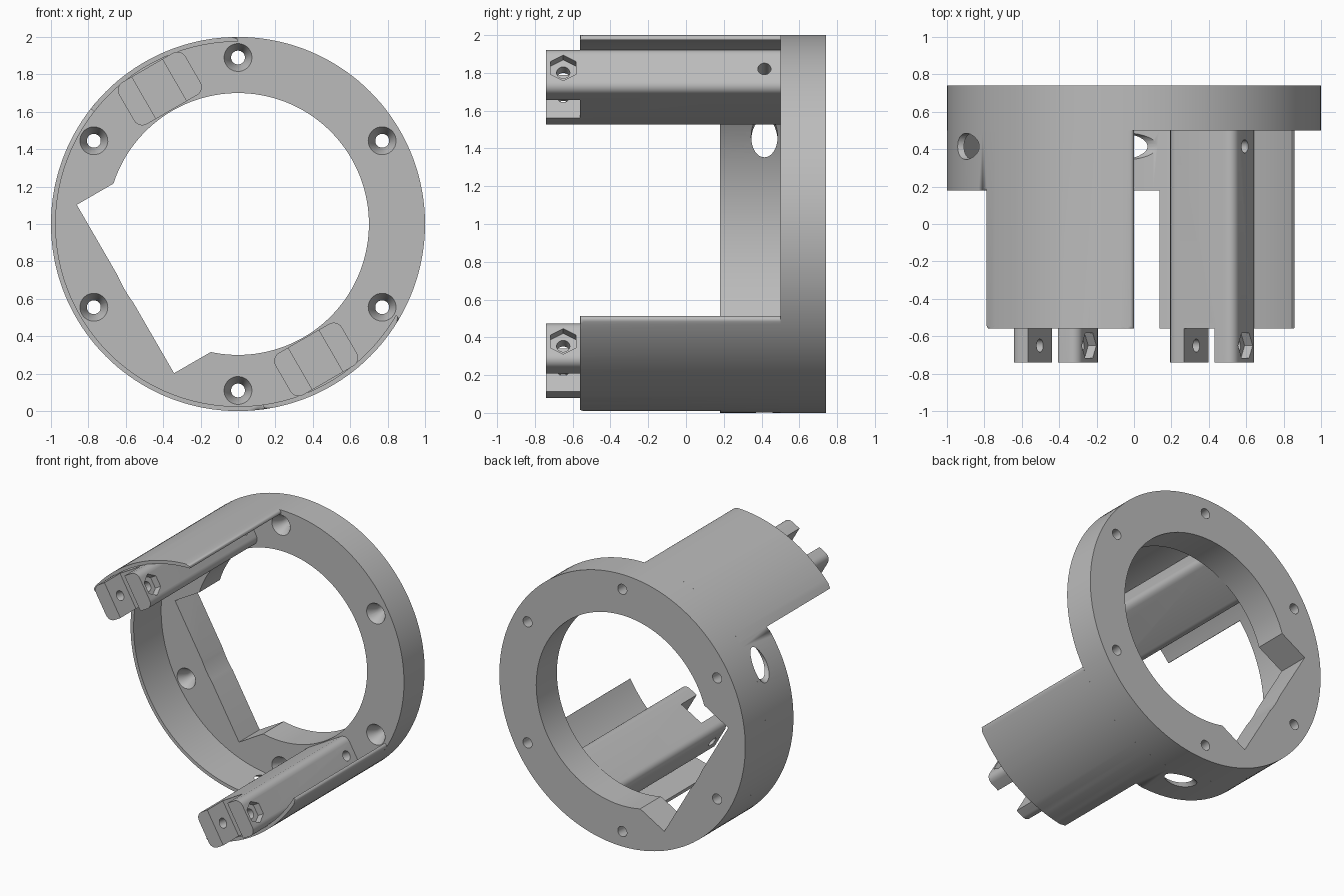
import bpy, bmesh, math
from mathutils import Vector

if "Cube" in bpy.data.objects:
    bpy.data.objects.remove(bpy.data.objects["Cube"])

# The part is symmetric about an axis tilted 30 degrees; build in (u, v, y), then tilt.
C, S = math.cos(math.radians(30)), math.sin(math.radians(30))

grey = bpy.data.materials.new("light_grey")
grey.diffuse_color = (0.5, 0.5, 0.5, 1)
grey.use_nodes = True
grey.node_tree.nodes["Principled BSDF"].inputs["Base Color"].default_value = grey.diffuse_color


def solid(name, loop_a, loop_b, bevel_rule=None, bevel=0.02, segments=4):
    """Closed solid lofted between two matching loops; optional rounded edges."""
    bm = bmesh.new()
    a = [bm.verts.new(p) for p in loop_a]
    b = [bm.verts.new(p) for p in loop_b]
    n = len(a)
    bm.faces.new(a)
    bm.faces.new(b[::-1])
    for i in range(n):
        j = (i + 1) % n
        bm.faces.new((a[j], a[i], b[i], b[j]))
    if bevel_rule:
        edges = [e for e in bm.edges if bevel_rule(e.verts[0].co, e.verts[1].co)]
        bmesh.ops.bevel(bm, geom=edges, offset=bevel, segments=segments,
                        profile=0.5, affect='EDGES')
    for v in bm.verts:
        u, w, y = v.co
        v.co = Vector((u * C - w * S, y, 1 + u * S + w * C))
    bmesh.ops.recalc_face_normals(bm, faces=bm.faces)
    me = bpy.data.meshes.new(name)
    bm.to_mesh(me)
    bm.free()
    me.materials.append(grey)
    ob = bpy.data.objects.new(name, me)
    bpy.context.collection.objects.link(ob)
    return ob


def box(name, u0, u1, v0, v1, y0, y1, **kw):
    q = [(u0, v0), (u1, v0), (u1, v1), (u0, v1)]
    return solid(name, [(*p, y0) for p in q], [(*p, y1) for p in q], **kw)


def rod_y(name, u, v, y0, y1, r0, r1, n=32):
    def loop(y, r):
        return [(u + r * math.cos(2 * math.pi * i / n),
                 v + r * math.sin(2 * math.pi * i / n), y) for i in range(n)]
    return solid(name, loop(y0, r0), loop(y1, r1))


def rod_u(name, u0, u1, v, y, r, n=32):
    def loop(u):
        return [(u, v + r * math.cos(2 * math.pi * i / n),
                 y + r * math.sin(2 * math.pi * i / n)) for i in range(n)]
    return solid(name, loop(u0), loop(u1))


def arc(name, a0, a1, y0, y1, n, side=1, **kw):
    """Curved plate with outer radius 1, inner radius 0.975."""
    def loop(y):
        t = [math.radians(a0 + (a1 - a0) * i / n) for i in range(n + 1)]
        pts = [(math.cos(x), math.sin(x)) for x in t]
        pts += [(0.975 * math.cos(x), 0.975 * math.sin(x)) for x in reversed(t)]
        return [(p, side * q, y) for p, q in pts]
    return solid(name, loop(y0), loop(y1), **kw)


def cut(ob, cutter):
    m = ob.modifiers.new("cut", 'BOOLEAN')
    m.operation, m.solver, m.object = 'DIFFERENCE', 'EXACT', cutter
    bpy.context.view_layer.objects.active = ob
    bpy.ops.object.modifier_apply(modifier=m.name)
    bpy.data.objects.remove(cutter)


def outer(p):
    return math.hypot(p.x, p.y) > 0.99


parts = []

# flange ring with square notch and six countersunk holes
ring = rod_y("flange_ring", 0, 0, 0.5, 0.74, 1, 1, 144)
cut(ring, rod_y("bore", 0, 0, 0.4, 0.84, 0.70, 0.70, 144))
cut(ring, box("notch", -0.695, 0, -0.52, 0.52, 0.4, 0.84))
for k in range(6):
    u, v = 0.89 * math.cos(k * math.pi / 3), 0.89 * math.sin(k * math.pi / 3)
    cut(ring, rod_y("screw_hole", u, v, 0.4, 0.84, 0.037, 0.037))
    cut(ring, rod_y("countersink", u, v, 0.49, 0.57, 0.080, 0.037))
parts.append(ring)

# low curved wall with two access holes
wall = arc("low_wall", 112, 248, 0.18, 0.5, 68, bevel=0.015,
           bevel_rule=lambda p, q: outer(p) and outer(q) and max(p.z, q.z) < 0.19)
for s in (1, -1):
    cut(wall, rod_u("access_hole", -0.95, -0.28, s * 0.83, 0.415, 0.07))
parts.append(wall)

for s, side in ((1, "upper"), (-1, "lower")):
    # long curved sleeve, rounded along its front and free edge
    parts.append(arc(side + "_sleeve", 60, 112, -0.56, 0.5, 26, s,
                     bevel_rule=lambda p, q: outer(p) and outer(q) and (
                         max(p.z, q.z) < -0.55 or min(p.x, q.x) > 0.499)))
    # arm bar with forked end, pin hole, nut recess and rear bolt hole
    arm = box(side + "_arm", -0.205, 0.205, s * 0.706, s * 0.966, -0.74, 0.51,
              bevel=0.05, segments=6,
              bevel_rule=lambda p, q: abs(p.z - q.z) > 1)
    cut(arm, box("slot", -0.098, 0.09, s * 0.6, s * 1.1, -0.9, -0.56))
    cut(arm, rod_u("pin_hole", -0.3, 0.3, s * 0.836, -0.65, 0.035))
    cut(arm, rod_u("nut_recess", 0.155, 0.3, s * 0.836, -0.65, 0.078, 6))
    cut(arm, rod_u("bolt_hole", -0.3, 0.3, s * 0.83, 0.415, 0.035))
    parts.append(arm)

# smooth shading with crisp edges
bpy.ops.object.select_all(action='DESELECT')
for ob in parts:
    ob.select_set(True)
bpy.context.view_layer.objects.active = ring
bpy.ops.object.shade_smooth_by_angle(angle=math.radians(30))
